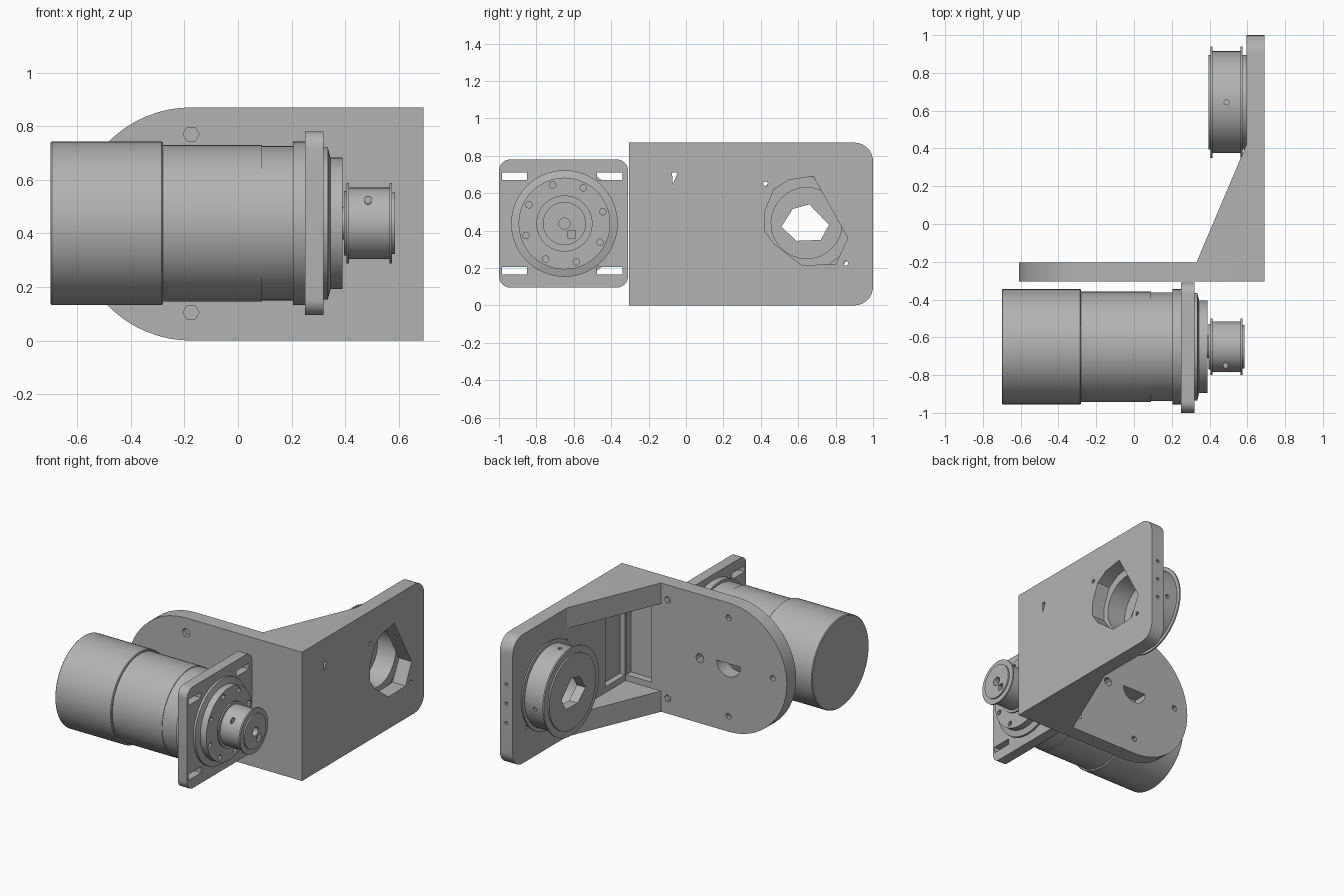
import bpy, bmesh, math

old = bpy.data.objects.get("Cube")
if old:
    bpy.data.objects.remove(old, do_unlink=True)

grey = bpy.data.materials.new("machined grey")
grey.use_nodes = True
COL = (0.45, 0.45, 0.45, 1)
grey.diffuse_color = COL
grey.node_tree.nodes["Principled BSDF"].inputs["Base Color"].default_value = COL


def finish(name, bm):
    bmesh.ops.recalc_face_normals(bm, faces=bm.faces)
    mesh = bpy.data.meshes.new(name)
    bm.to_mesh(mesh)
    bm.free()
    mesh.materials.append(grey)
    ob = bpy.data.objects.new(name, mesh)
    bpy.context.collection.objects.link(ob)
    return ob


def prism(name, pts, axis, a, b):
    """Outline in the plane across an axis, extruded from a to b."""
    place = {"x": lambda u, v, d: (d, u, v),
             "y": lambda u, v, d: (u, d, v),
             "z": lambda u, v, d: (u, v, d)}[axis]
    bm = bmesh.new()
    lo = [bm.verts.new(place(u, v, a)) for u, v in pts]
    hi = [bm.verts.new(place(u, v, b)) for u, v in pts]
    bm.faces.new(lo)
    bm.faces.new(hi)
    for i in range(len(pts)):
        j = (i + 1) % len(pts)
        bm.faces.new((lo[i], lo[j], hi[j], hi[i]))
    return finish(name, bm)


def turned(name, profile, cy, cz, n=64):
    """Solid of (x, radius) points revolved about an x-parallel axis."""
    bm = bmesh.new()
    rings = [[bm.verts.new((x, cy + r * math.cos(2 * math.pi * k / n),
                            cz + r * math.sin(2 * math.pi * k / n)))
              for k in range(n)] for x, r in profile]
    for p, q in zip(rings, rings[1:]):
        for k in range(n):
            m = (k + 1) % n
            bm.faces.new((p[k], p[m], q[m], q[k]))
    bm.faces.new(rings[0])
    bm.faces.new(rings[-1])
    return finish(name, bm)


def arc(cu, cv, r, a0, a1, n=8):
    return [(cu + r * math.cos(math.radians(a0 + (a1 - a0) * i / n)),
             cv + r * math.sin(math.radians(a0 + (a1 - a0) * i / n)))
            for i in range(n + 1)]


def circle(cu, cv, r, n=16):
    return arc(cu, cv, r, 0, 360, n)[:-1]


def rect(u0, u1, v0, v1):
    return [(u0, v0), (u1, v0), (u1, v1), (u0, v1)]


def cut(ob, holes):
    """Subtract a list of (outline, axis, from, to) prisms."""
    cutters = []
    for hole in holes:
        c = prism("cutter", *hole)
        c.hide_render = True
        mod = ob.modifiers.new("cut", "BOOLEAN")
        mod.operation, mod.solver, mod.object = "DIFFERENCE", "EXACT", c
        cutters.append(c)
    deps = bpy.context.evaluated_depsgraph_get()
    mesh = bpy.data.meshes.new_from_object(ob.evaluated_get(deps))
    ob.modifiers.clear()
    ob.data = mesh
    for c in cutters:
        bpy.data.objects.remove(c, do_unlink=True)


H = 0.87                  # bracket height
MID = H / 2
MY, MZ = -0.65, 0.4375    # motor axis
PY, PZ = 0.645, 0.44      # driven pulley axis

# Bracket: front plate with a half-round end
front = prism("front_plate", [(0.595, 0), (0.595, H)]
              + arc(-0.175, MID, MID, 90, 270, 32), "y", -0.305, -0.205)
holes = [(rect(0.40, 0.59, 0.18, 0.69), "y", -0.255, -0.15)]
for z in (0.77, 0.105):
    holes += [(circle(-0.175, z, 0.03, 6), "y", -0.35, -0.275),
              (circle(-0.175, z, 0.02, 8), "y", -0.235, -0.15)]
    holes.append((circle(0.28, z, 0.025, 5), "y", -0.235, -0.15))
holes += [(circle(0.04, 0.44, 0.03, 10), "y", -0.26, -0.15),
          (circle(-0.505, 0.45, 0.02, 8), "y", -0.26, -0.15),
          (arc(-0.175, 0.46, 0.09, 180, 360), "y", -0.4, -0.1)]
cut(front, holes)

# Bracket: side plate with rounded far corners
side = prism("side_plate", [(-0.305, 0)] + arc(0.9, 0.1, 0.1, 270, 360)
             + arc(0.9, H - 0.1, 0.1, 0, 90) + [(-0.305, H)], "x", 0.595, 0.692)
window = [(0.42, 0.40), (0.42, 0.5), (0.47, 0.62), (0.55, 0.67), (0.68, 0.69),
          (0.865, 0.36), (0.80, 0.22), (0.62, 0.215), (0.47, 0.33)]
holes = [(window, "x", 0.5, 0.8),
         (rect(-0.20, 0.01, 0.18, 0.69), "x", 0.5, 0.635),
         ([(-0.075, 0.71), (-0.045, 0.71), (-0.07, 0.645)], "x", 0.5, 0.8),
         (circle(0.425, 0.65, 0.013, 8), "x", 0.5, 0.8),
         (circle(0.855, 0.225, 0.013, 8), "x", 0.5, 0.8)]
holes += [(circle(0.643, z, 0.012, 8), "y", 0.97, 1.1) for z in (0.3, 0.43, 0.56)]
cut(side, holes)

# Bracket: upper and lower gussets
for name, z in (("lower_gusset", 0), ("upper_gusset", H - 0.14)):
    prism(name, [(0.33, -0.205), (0.595, -0.205), (0.595, 0.42)], "z", z, z + 0.14)

# Motor: rear can, body, neck ring and front boss
turned("motor_can", [(-0.70, 0.3), (-0.695, 0.305), (-0.285, 0.305), (-0.28, 0.3)], MY, MZ)
turned("motor_body", [(-0.28, 0.292), (0.09, 0.292), (0.09, 0.288), (0.21, 0.288)], MY, MZ)
turned("neck_ring", [(0.205, 0.305), (0.25, 0.305)], MY, MZ)
boss = turned("front_boss", [(0.32, 0.285), (0.335, 0.285), (0.345, 0.245),
                             (0.39, 0.245)], MY, MZ)
cut(boss, [(circle(MY + 0.215 * math.cos(k * math.pi / 4 + 0.3),
                   MZ + 0.215 * math.sin(k * math.pi / 4 + 0.3), 0.018, 8),
            "x", 0.37, 0.45) for k in range(8)])

# Square mounting plate with corner slots
R = 0.06
corners = ((-0.31, 0.78, 0), (-1.0, 0.78, 90), (-1.0, 0.095, 180), (-0.31, 0.095, 270))
outline = []
for y, z, a in corners:
    outline += arc(y - math.copysign(R, y - MY), z - math.copysign(R, z - MZ),
                   R, a, a + 90)
plate = prism("mounting_plate", outline, "x", 0.25, 0.32)
cut(plate, [(rect(y, y + 0.135, z, z + 0.04), "x", 0.2, 0.4)
            for y in (-0.985, -0.475) for z in (0.67, 0.165)])

# Drive pulley on a short shaft
turned("motor_shaft", [(0.38, 0.06), (0.41, 0.06)], MY, MZ, 32)
drive = turned("drive_pulley", [(0.395, 0.12), (0.405, 0.12), (0.405, 0.15), (0.415, 0.15),
                                (0.415, 0.133), (0.565, 0.133), (0.565, 0.15),
                                (0.575, 0.15), (0.575, 0.115), (0.585, 0.115)], MY, MZ)
cut(drive, [(circle(MY, MZ, 0.03), "x", 0.55, 0.65),
            (rect(-0.63, -0.59, 0.36, 0.40), "x", 0.56, 0.65),
            (circle(0.485, 0.525, 0.014, 8), "y", -0.9, -0.72),
            (circle(0.485, -0.75, 0.014, 8), "z", 0.5, 0.7)])

# Driven pulley with a faceted bore
driven = turned("driven_pulley", [(0.395, 0.25), (0.405, 0.25), (0.405, 0.295), (0.415, 0.295),
                                  (0.415, 0.27), (0.565, 0.27), (0.565, 0.295),
                                  (0.575, 0.295), (0.575, 0.25), (0.597, 0.25)], PY, PZ)
bore = [(0.51, 0.42), (0.57, 0.515), (0.66, 0.54), (0.765, 0.43), (0.72, 0.35), (0.59, 0.345)]
cut(driven, [(bore, "x", 0.3, 0.7),
             (circle(PY, PZ, 0.19, 32), "x", 0.46, 0.7),
             (circle(0.49, PY, 0.014, 8), "z", 0.6, 0.8),
             (circle(0.49, PZ - 0.04, 0.014, 8), "y", 0.85, 1.0)])

# Smooth the round walls, keep the machined edges sharp
for ob in bpy.context.collection.objects:
    ob.select_set(ob.type == "MESH")
bpy.context.view_layer.objects.active = plate
bpy.ops.object.shade_smooth_by_angle(angle=math.radians(30))
